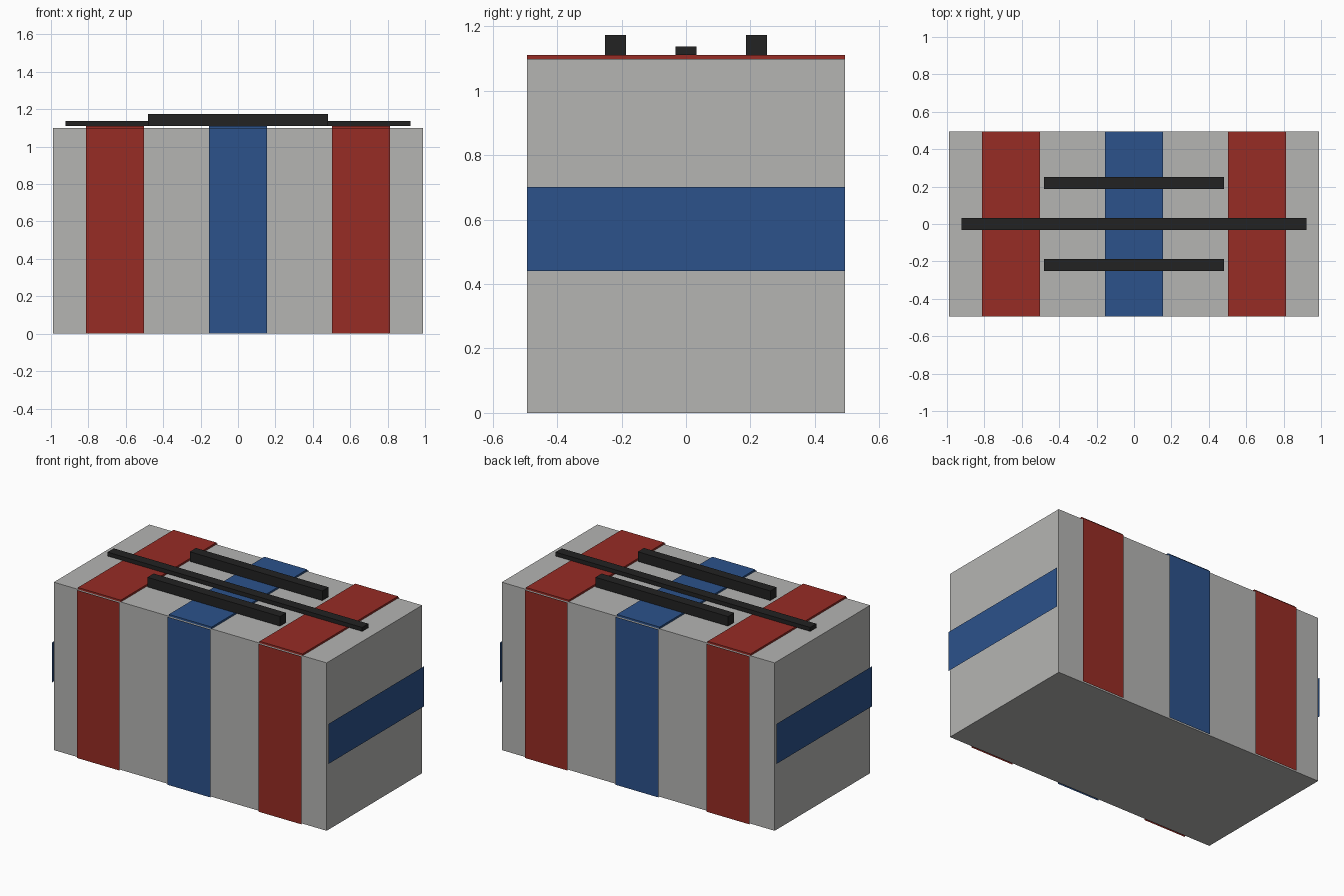
import bpy

if "Cube" in bpy.data.objects:
    bpy.data.objects.remove(bpy.data.objects["Cube"])

HX, HY, H = 0.988, 0.494, 1.099    # body half length, half depth, height
GAP = 0.012                        # how far the painted panels stand off
TOP = H + GAP


def material(name, rgb):
    m = bpy.data.materials.new(name)
    m.diffuse_color = (*rgb, 1)
    m.use_nodes = True
    m.node_tree.nodes["Principled BSDF"].inputs["Base Color"].default_value = m.diffuse_color
    return m


GREY = material("light_grey", (0.46, 0.46, 0.45))
RED = material("red", (0.31, 0.025, 0.018))
BLUE = material("blue", (0.025, 0.085, 0.26))
BLACK = material("black", (0.016, 0.016, 0.016))


def mesh_object(name, verts, faces, mat):
    me = bpy.data.meshes.new(name)
    me.from_pydata(verts, [], faces)
    me.materials.append(mat)
    ob = bpy.data.objects.new(name, me)
    bpy.context.collection.objects.link(ob)
    return ob


def box(name, x, y, z, mat):
    """Box spanning the (low, high) pairs x, y and z."""
    verts = [(a, b, c) for a in x for b in y for c in z]
    faces = [(0, 1, 3, 2), (4, 6, 7, 5), (0, 4, 5, 1),
             (2, 3, 7, 6), (0, 2, 6, 4), (1, 5, 7, 3)]
    return mesh_object(name, verts, faces, mat)


def panel(name, corners, mat, flip):
    """Single flat sheet; flip turns its normal round."""
    return mesh_object(name, corners, [(3, 2, 1, 0) if flip else (0, 1, 2, 3)], mat)


# Main body
box("body", (-HX, HX), (-HY, HY), (0, H), GREY)

# Bands running up the front, over the top and down the back
for label, cx, mat in (("left", -0.658, RED), ("middle", 0, BLUE), ("right", 0.658, RED)):
    x0, x1 = cx - 0.155, cx + 0.155
    box(label + "_top_band", (x0, x1), (-HY, HY), (H, TOP), mat)
    for side, s in (("front", -1), ("back", 1)):
        y = s * (HY + GAP)
        panel(f"{label}_{side}_band",
              [(x0, y, 0), (x1, y, 0), (x1, y, H), (x0, y, H)], mat, s > 0)

# Horizontal stripes on both ends
for side, s in (("left", -1), ("right", 1)):
    x = s * (HX + GAP)
    panel(side + "_end_stripe",
          [(x, -HY, 0.44), (x, HY, 0.44), (x, HY, 0.702), (x, -HY, 0.702)], BLUE, s < 0)

# Rails on the roof
box("centre_rail", (-0.922, 0.922), (-0.032, 0.032), (TOP, 1.137), BLACK)
for side, s in (("front", -1), ("back", 1)):
    cy = s * 0.219
    box(side + "_rail", (-0.48, 0.48), (cy - 0.032, cy + 0.032), (TOP, 1.174), BLACK)
